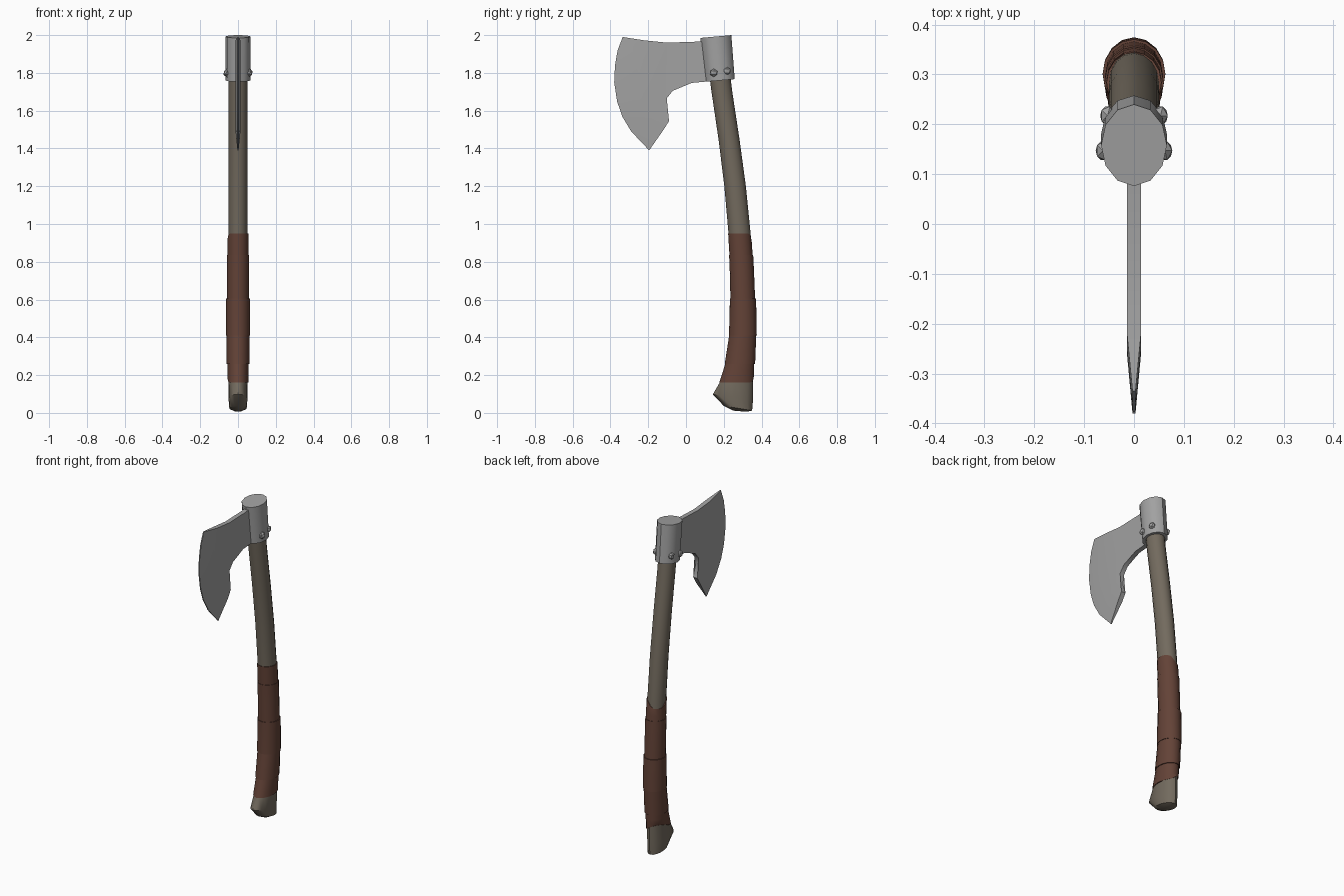
import bpy, bmesh, math
from mathutils import Vector

if "Cube" in bpy.data.objects:
    bpy.data.objects.remove(bpy.data.objects["Cube"])


def material(name, rgb):
    m = bpy.data.materials.new(name)
    m.diffuse_color = (*rgb, 1)
    m.use_nodes = True
    m.node_tree.nodes["Principled BSDF"].inputs["Base Color"].default_value = m.diffuse_color
    return m


STEEL = material("grey steel", (0.36, 0.36, 0.36))
WOOD = material("weathered wood", (0.17, 0.145, 0.112))
LEATHER = material("brown leather", (0.125, 0.055, 0.038))


def finish(bm, name, mat, angle=35):
    bmesh.ops.recalc_face_normals(bm, faces=bm.faces[:])
    me = bpy.data.meshes.new(name)
    bm.to_mesh(me)
    bm.free()
    me.materials.append(mat)
    ob = bpy.data.objects.new(name, me)
    bpy.context.collection.objects.link(ob)
    bpy.ops.object.select_all(action='DESELECT')
    ob.select_set(True)
    bpy.context.view_layer.objects.active = ob
    if angle:
        bpy.ops.object.shade_smooth_by_angle(angle=math.radians(angle))
    return ob


def loft(name, rings, mat, n=16, shift=None):
    """Elliptical rings given as front y, front z, back y, back z, half width."""
    bm = bmesh.new()
    loops = []
    for i, (yf, zf, yb, zb, hx) in enumerate(rings):
        loop = []
        for k in range(n):
            a = 2 * math.pi * k / n
            c, s = math.cos(a), math.sin(a)
            dz = shift(i, a) if shift else 0
            loop.append(bm.verts.new((hx * s, (yf + yb) / 2 + c * (yb - yf) / 2,
                                      (zf + zb) / 2 + c * (zb - zf) / 2 + dz)))
        loops.append(loop)
    for p, q in zip(loops, loops[1:]):
        for k in range(n):
            bm.faces.new((p[k], p[(k + 1) % n], q[(k + 1) % n], q[k]))
    bm.faces.new(loops[0])
    bm.faces.new(loops[-1])
    return finish(bm, name, mat)


# Handle side profile: height, front y, back y
SHAFT = [(0.16, 0.178, 0.355), (0.26, 0.21, 0.358), (0.42, 0.235, 0.364),
         (0.60, 0.239, 0.36), (0.80, 0.234, 0.352), (0.95, 0.225, 0.342),
         (1.20, 0.203, 0.317), (1.45, 0.172, 0.283), (1.70, 0.135, 0.245),
         (1.90, 0.11, 0.22)]


def shaft_at(z):
    for (z0, f0, b0), (z1, f1, b1) in zip(SHAFT, SHAFT[1:]):
        if z <= z1:
            t = (z - z0) / (z1 - z0)
            return f0 + (f1 - f0) * t, b0 + (b1 - b0) * t
    return SHAFT[-1][1:]


# Curved handle with flared, slanted butt
butt = [(0.25, 0.012, 0.32, 0.006, 0.018), (0.20, 0.037, 0.35, 0.012, 0.046),
        (0.142, 0.098, 0.355, 0.07, 0.051)]
loft("handle", butt + [(f, z, b, z, 0.05) for z, f, b in SHAFT], WOOD)

# Overlapping leather grip bands; the outer bands dip at the back left
BANDS = [(0.16, 0.265, 0.003), (0.26, 0.415, 0.008), (0.41, 0.605, 0.011),
         (0.60, 0.835, 0.006), (0.825, 0.95, 0.003)]
for j, (lo, hi, grow) in enumerate(BANDS):
    rings = []
    for i in range(4):
        z = lo + (hi - lo) * i / 3
        f, b = shaft_at(z)
        rings.append((f - grow * 0.6, z, b + grow, z, 0.052 + grow))

    def dip(i, a, j=j):
        d = max(0, math.cos(a + math.radians(45)) - 0.3)
        if j == 4 and i == 3:
            return -0.07 * d
        return 0.05 * d if j == 0 and i == 0 else 0
    loft(f"grip_band_{j + 1}", rings, LEATHER, shift=dip)

# Socket of the axe head
loft("head_socket", [(0.103, 1.753, 0.258, 1.767, 0.066),
                     (0.076, 1.985, 0.24, 2.0, 0.066)], STEEL, n=12)

# Blade: flat cheeks with a bevel down to the cutting edge
EDGE = [(-0.335, 1.99), (-0.362, 1.92), (-0.376, 1.84), (-0.38, 1.75),
        (-0.365, 1.65), (-0.338, 1.57), (-0.29, 1.49), (-0.195, 1.39)]
INNER = [(-0.22, 1.972), (-0.25, 1.91), (-0.262, 1.84), (-0.262, 1.76),
         (-0.25, 1.68), (-0.228, 1.61), (-0.19, 1.56), (-0.118, 1.5)]
BACK = [(-0.09, 1.545), (-0.112, 1.61), (-0.102, 1.665), (-0.07, 1.705),
        (-0.02, 1.735), (0.03, 1.747), (0.12, 1.755), (0.12, 1.97),
        (0.05, 1.965), (-0.10, 1.96)]
bm = bmesh.new()
sides = []
for s in (-1, 1):
    body = [bm.verts.new((s * 0.014, y, z)) for y, z in INNER + BACK]
    edge = [bm.verts.new((s * 0.003, y, z)) for y, z in EDGE]
    bm.faces.new(body)
    for k in range(7):
        bm.faces.new((body[k], body[k + 1], edge[k + 1], edge[k]))
    sides.append(edge + body[7:] + [body[0]])
rim = len(sides[0])
for k in range(rim):
    m = (k + 1) % rim
    bm.faces.new((sides[0][k], sides[0][m], sides[1][m], sides[1][k]))
bmesh.ops.triangulate(bm, faces=[f for f in bm.faces if len(f.verts) > 4])
finish(bm, "blade", STEEL, 30)

# Faceted rivets on both cheeks of the socket
for s, side in ((-1, "left"), (1, "right")):
    for k, (x, y, z) in enumerate(((0.062, 0.147, 1.80), (0.053, 0.217, 1.81))):
        bm = bmesh.new()
        bmesh.ops.create_icosphere(bm, subdivisions=1, radius=0.022)
        bmesh.ops.scale(bm, vec=(0.75, 1, 1), verts=bm.verts[:])
        bmesh.ops.translate(bm, vec=Vector((s * x, y, z)), verts=bm.verts[:])
        finish(bm, f"rivet_{side}_{k + 1}", STEEL, 0)
